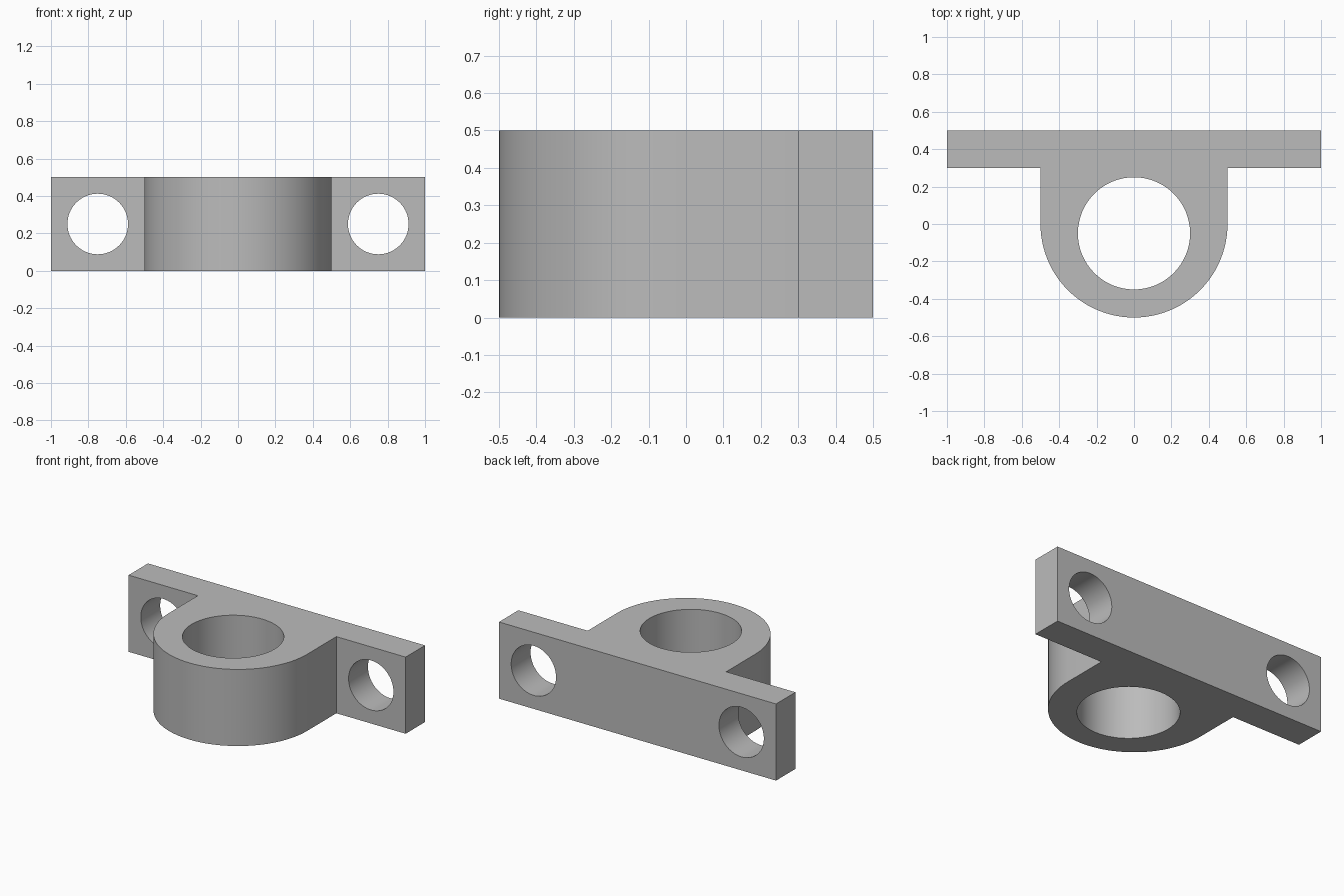
import bpy
import bmesh
from math import pi, cos, sin, radians

cube = bpy.data.objects.get("Cube")
if cube:
    bpy.data.objects.remove(cube, do_unlink=True)

HEIGHT = 0.5
HALF_WIDTH = 1.0
BACK, FLANGE_FRONT = 0.5, 0.3
BOSS_RADIUS = 0.5
ARC_STEPS = 48

# Plain grey metal
grey = bpy.data.materials.new("grey metal")
grey.use_nodes = True
colour = (0.5, 0.5, 0.5, 1)
grey.diffuse_color = colour
grey.node_tree.nodes["Principled BSDF"].inputs["Base Color"].default_value = colour

# Bracket body: rounded boss and flange drawn as one outline, then extruded
outline = [(BOSS_RADIUS, FLANGE_FRONT), (HALF_WIDTH, FLANGE_FRONT), (HALF_WIDTH, BACK),
           (-HALF_WIDTH, BACK), (-HALF_WIDTH, FLANGE_FRONT), (-BOSS_RADIUS, FLANGE_FRONT)]
for i in range(ARC_STEPS + 1):
    a = pi + pi * i / ARC_STEPS
    outline.append((BOSS_RADIUS * cos(a), BOSS_RADIUS * sin(a)))

bm = bmesh.new()
base = bm.faces.new([bm.verts.new((x, y, 0)) for x, y in outline])
top = bmesh.ops.extrude_face_region(bm, geom=[base])["geom"]
bmesh.ops.translate(bm, vec=(0, 0, HEIGHT),
                    verts=[v for v in top if isinstance(v, bmesh.types.BMVert)])
bmesh.ops.recalc_face_normals(bm, faces=bm.faces[:])
mesh = bpy.data.meshes.new("mounting_bracket")
bm.to_mesh(mesh)
bm.free()
mesh.materials.append(grey)
bracket = bpy.data.objects.new("mounting_bracket", mesh)
bpy.context.collection.objects.link(bracket)


def drill(name, radius, location, tilt=0.0):
    """Cut a round through hole in the bracket."""
    bpy.ops.mesh.primitive_cylinder_add(vertices=64, radius=radius, depth=1,
                                        location=location, rotation=(tilt, 0, 0))
    cutter = bpy.context.object
    cutter.name = name
    cutter.hide_render = True
    cutter.data.materials.append(grey)
    mod = bracket.modifiers.new(name, "BOOLEAN")
    mod.operation = "DIFFERENCE"
    mod.solver = "EXACT"
    mod.object = cutter
    bpy.context.view_layer.objects.active = bracket
    bpy.ops.object.modifier_apply(modifier=mod.name)
    bpy.data.objects.remove(cutter, do_unlink=True)


# Shaft bore through the boss, and one bolt hole in each flange
drill("shaft_bore", 0.3, (0, -0.05, HEIGHT / 2))
for side, sign in (("left", 1), ("right", -1)):
    drill(side + "_bolt_hole", 0.162, (sign * 0.75, 0.4, HEIGHT / 2), pi / 2)

# Smooth round walls with sharp rims
bpy.ops.object.select_all(action="DESELECT")
bracket.select_set(True)
bpy.context.view_layer.objects.active = bracket
bpy.ops.object.shade_smooth_by_angle(angle=radians(30))
